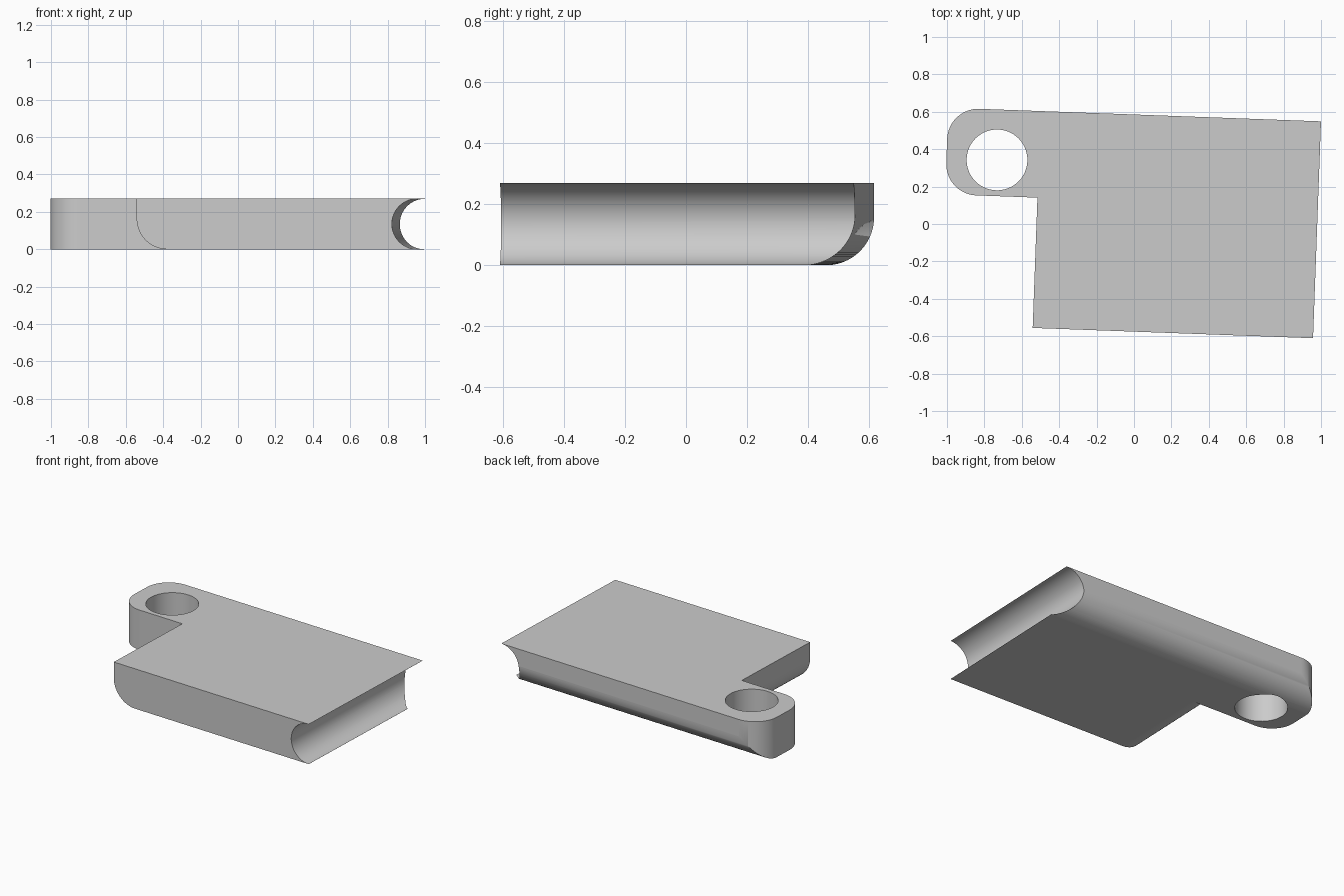
import bpy
import bmesh
from math import cos, sin, pi, radians
from mathutils import Matrix

if "Cube" in bpy.data.objects:
    bpy.data.objects.remove(bpy.data.objects["Cube"], do_unlink=True)

HEIGHT = 0.27
LEFT, RIGHT = -0.521, 0.979        # block ends
FRONT, BACK = -0.575, 0.585        # block sides
EAR_LEFT, EAR_FRONT = -1.015, 0.122
EAR_R, FILLET_R, HOLE_R, GROOVE_R = 0.167, 0.165, 0.1625, 0.1347
TILT = Matrix.Rotation(radians(-2.1), 4, 'Z')

grey = bpy.data.materials.new("plain grey")
grey.use_nodes = True
grey.diffuse_color = (0.6, 0.6, 0.6, 1)
grey.node_tree.nodes["Principled BSDF"].inputs["Base Color"].default_value = (0.6, 0.6, 0.6, 1)


def arc(cx, cy, r, start, end, steps):
    """Points on an arc, angles in degrees."""
    angles = [radians(start + (end - start) * i / steps) for i in range(steps + 1)]
    return [(cx + r * cos(a), cy + r * sin(a)) for a in angles]


def prism(name, profile, low, high, place):
    """Sweep a closed profile from low to high; place maps (p, q, t) to xyz."""
    bm = bmesh.new()
    ends = [[bm.verts.new(place(p, q, t)) for p, q in profile] for t in (low, high)]
    n = len(profile)
    for ring in ends:
        bm.faces.new(ring)
    for i in range(n):
        j = (i + 1) % n
        bm.faces.new((ends[0][i], ends[0][j], ends[1][j], ends[1][i]))
    bmesh.ops.recalc_face_normals(bm, faces=bm.faces)
    mesh = bpy.data.meshes.new(name)
    bm.to_mesh(mesh)
    bm.free()
    mesh.materials.append(grey)
    obj = bpy.data.objects.new(name, mesh)
    bpy.context.collection.objects.link(obj)
    return obj


def cut(body, cutter):
    """Subtract the cutter and remove it."""
    cutter.hide_render = True
    mod = body.modifiers.new("cut", 'BOOLEAN')
    mod.operation = 'DIFFERENCE'
    mod.solver = 'EXACT'
    mod.object = cutter
    bpy.context.view_layer.objects.active = body
    bpy.ops.object.modifier_apply(modifier=mod.name)
    bpy.data.objects.remove(cutter, do_unlink=True)


# Plate with a rounded ear
ear_x = EAR_LEFT + EAR_R
outline = [(LEFT, FRONT), (RIGHT, FRONT), (RIGHT, BACK)]
outline += arc(ear_x, BACK - EAR_R, EAR_R, 90, 180, 24)
outline += arc(ear_x, EAR_FRONT + EAR_R, EAR_R, 180, 270, 24)
outline += [(LEFT, EAR_FRONT)]
body = prism("hinged_plate", outline, 0, HEIGHT, lambda p, q, t: (p, q, t))

# Rounded lower edges along the back and the block's right-hand end
fillet = arc(FILLET_R, FILLET_R, FILLET_R + 0.0003, 180, 270, 24)
fillet += [(FILLET_R, -0.1), (-0.1, -0.1), (-0.1, FILLET_R)]
cut(body, prism("back_edge_cutter", fillet, -1.2, 1.2,
                lambda p, q, t: (t, BACK - p, q)))
cut(body, prism("end_edge_cutter", fillet, FRONT - 0.2, EAR_FRONT - 0.0005,
                lambda p, q, t: (LEFT + p, t, q)))

# Half-round groove along the far end
groove = arc(RIGHT, HEIGHT / 2, GROOVE_R, 0, 360, 96)[:-1]
cut(body, prism("groove_cutter", groove, FRONT - 0.2, BACK + 0.2,
                lambda p, q, t: (p, t, q)))

# Pin hole through the ear
hole = arc(-0.7445, 0.3155, HOLE_R, 0, 360, 72)[:-1]
cut(body, prism("hole_cutter", hole, -0.2, HEIGHT + 0.2, lambda p, q, t: (p, q, t)))

# Slight turn on the ground, smooth curves, flat large faces
body.data.transform(TILT)
bpy.ops.object.select_all(action='DESELECT')
body.select_set(True)
bpy.context.view_layer.objects.active = body
bpy.ops.object.shade_smooth_by_angle(angle=radians(30))
for face in body.data.polygons:
    if face.area > 0.03:
        face.use_smooth = False
